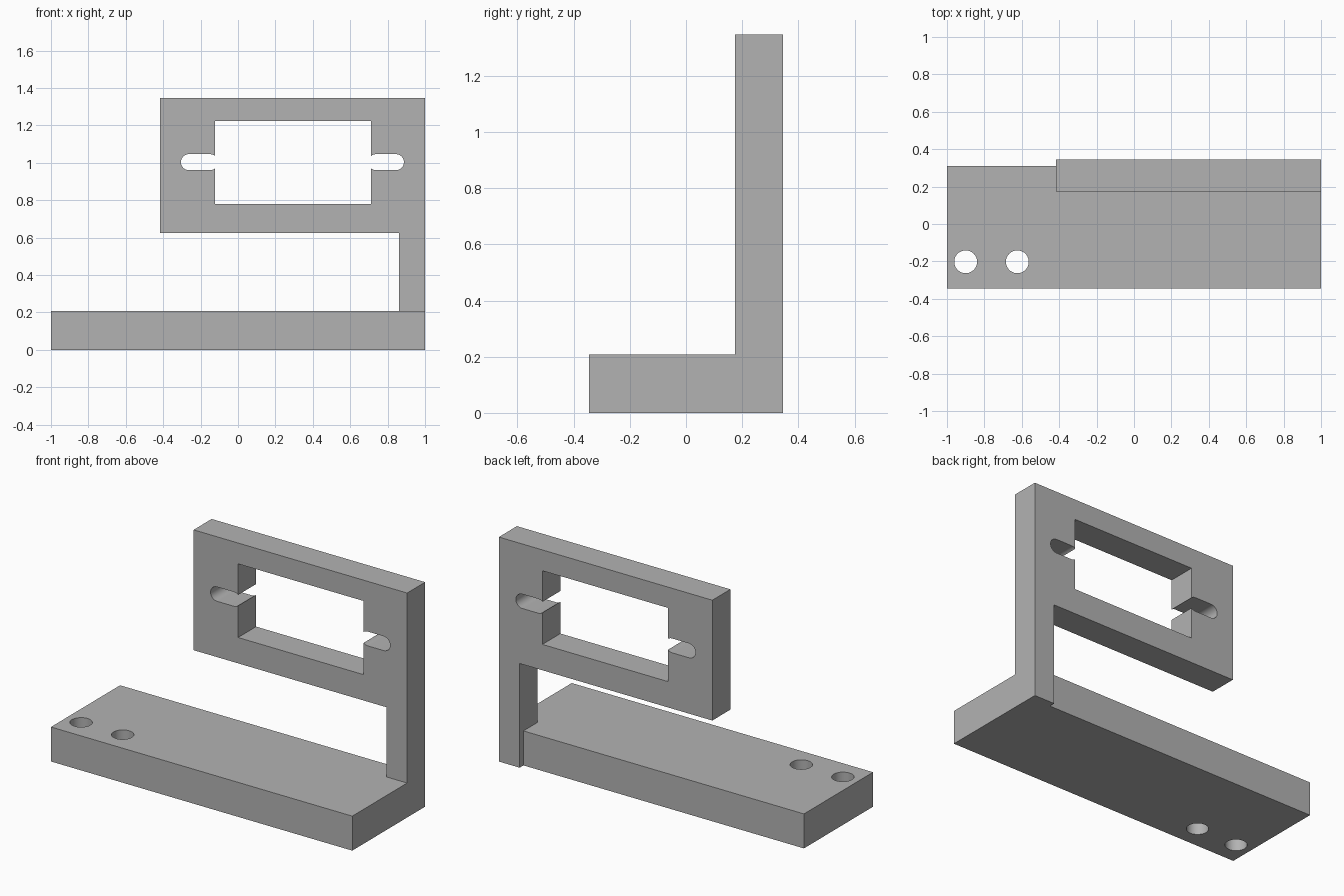
import bpy
import bmesh
from math import cos, sin, pi

cube = bpy.data.objects.get("Cube")
if cube:
    bpy.data.objects.remove(cube, do_unlink=True)

grey = bpy.data.materials.new("plain_grey")
grey.use_nodes = True
colour = (0.45, 0.45, 0.45, 1)
grey.diffuse_color = colour
grey.node_tree.nodes["Principled BSDF"].inputs["Base Color"].default_value = colour


def prism(name, outline, axis, start, end):
    """Extrude a 2D outline along y (outline in x, z) or z (outline in x, y)."""
    def place(p, d):
        return (p[0], d, p[1]) if axis == "y" else (p[0], p[1], d)
    bm = bmesh.new()
    face = bm.faces.new([bm.verts.new(place(p, start)) for p in outline])
    ext = bmesh.ops.extrude_face_region(bm, geom=[face])
    for v in ext["geom"]:
        if isinstance(v, bmesh.types.BMVert):
            v.co["xyz".index(axis)] = end
    bmesh.ops.recalc_face_normals(bm, faces=bm.faces)
    mesh = bpy.data.meshes.new(name)
    bm.to_mesh(mesh)
    bm.free()
    mesh.materials.append(grey)
    obj = bpy.data.objects.new(name, mesh)
    bpy.context.collection.objects.link(obj)
    return obj


def rect(x0, x1, z0, z1):
    return [(x0, z0), (x1, z0), (x1, z1), (x0, z1)]


def slot(x0, x1, v, r, n=24):
    """Round-ended outline whose end centres are x0 and x1."""
    right = [(x1 + r * cos(a), v + r * sin(a))
             for a in (pi * i / n - pi / 2 for i in range(n + 1))]
    left = [(x0 - r * cos(a), v - r * sin(a))
            for a in (pi * i / n - pi / 2 for i in range(n + 1))]
    return right + left


def circle(x, y, r, n=48):
    return [(x + r * cos(2 * pi * i / n), y + r * sin(2 * pi * i / n)) for i in range(n)]


def combine(target, tool, operation):
    """Apply a boolean and discard the tool."""
    tool.hide_render = True
    bpy.context.view_layer.objects.active = target
    mod = target.modifiers.new(operation, "BOOLEAN")
    mod.operation, mod.solver, mod.object = operation, "EXACT", tool
    bpy.ops.object.modifier_apply(modifier=mod.name)
    bpy.data.objects.remove(tool, do_unlink=True)


# Base slab, joined to the post and frame at the back
bracket = prism("mounting_bracket", rect(-1, 1, -0.345, 0.31), "z", 0, 0.207)
upright = prism("upright", [(0.862, 0), (1, 0), (1, 1.347), (-0.417, 1.347),
                            (-0.417, 0.625), (0.862, 0.625)], "y", 0.175, 0.346)
combine(bracket, upright, "UNION")

# Frame window with a round-ended slot at each side
window = prism("window_cutter", rect(-0.122, 0.711, 0.78, 1.222), "y", 0, 0.5)
combine(bracket, window, "DIFFERENCE")
for x0, x1 in ((-0.262, -0.15), (0.739, 0.844)):
    cutter = prism("slot_cutter", slot(x0, x1, 1.003, 0.043), "y", 0, 0.5)
    combine(bracket, cutter, "DIFFERENCE")

# Screw holes through the base
for x in (-0.9, -0.624):
    cutter = prism("hole_cutter", circle(x, -0.202, 0.061), "z", -0.1, 0.4)
    combine(bracket, cutter, "DIFFERENCE")

# Smooth the round walls, keep the edges sharp
bpy.ops.object.select_all(action="DESELECT")
bracket.select_set(True)
bpy.context.view_layer.objects.active = bracket
bpy.ops.object.shade_smooth_by_angle()
